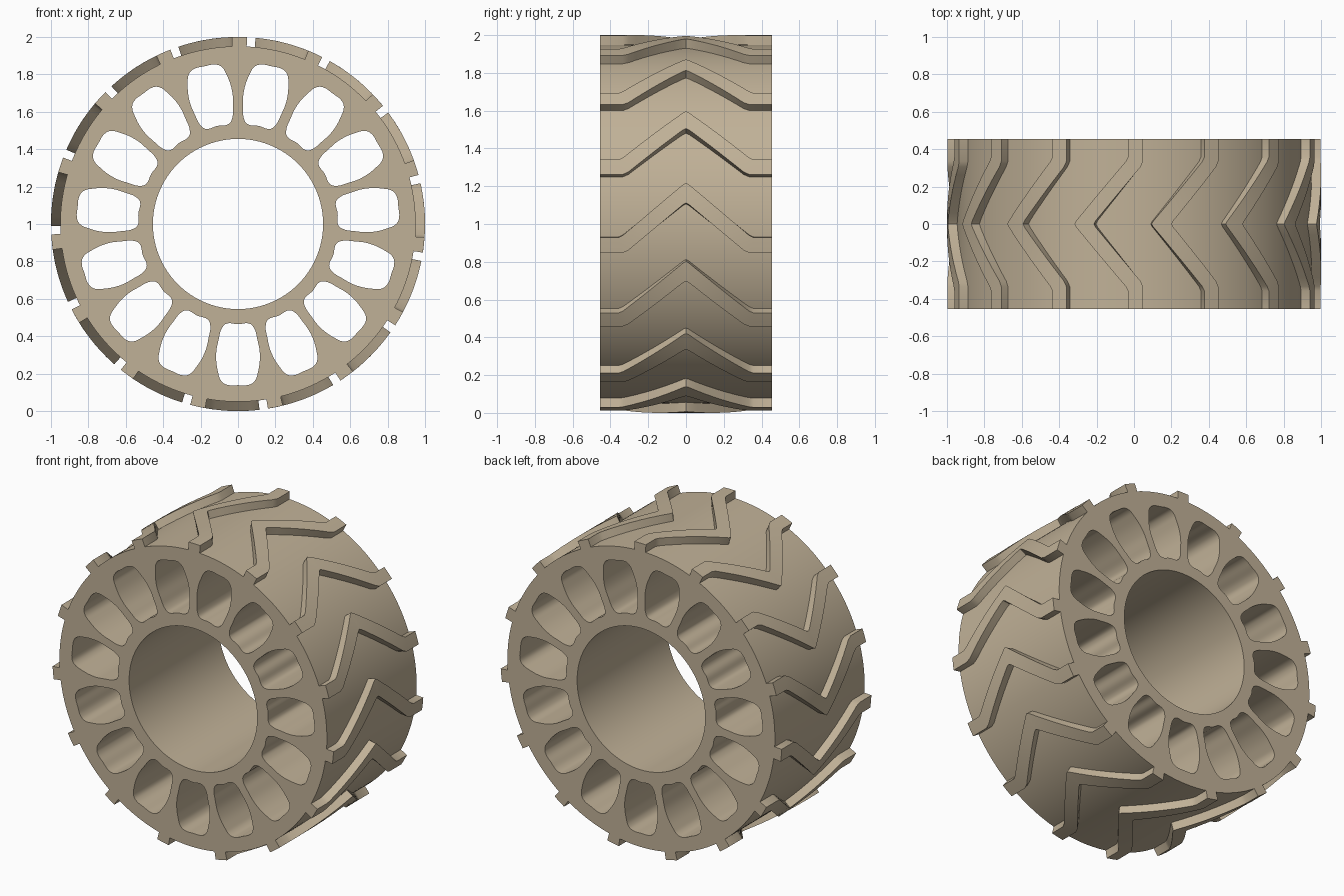
import bpy, bmesh
from math import sin, cos, radians, tau

if "Cube" in bpy.data.objects:
    bpy.data.objects.remove(bpy.data.objects["Cube"])

N = 15                      # spokes and tread lugs
HALF_W = 0.455              # half width along y
R_BODY, R_LUG, R_BORE = 0.95, 1.0, 0.455


def smooth(ob):
    bpy.ops.object.select_all(action='DESELECT')
    ob.select_set(True)
    bpy.context.view_layer.objects.active = ob
    bpy.ops.object.shade_smooth_by_angle(angle=radians(30))


# --- wheel body: ring outline with 15 rounded windows, extruded ---
curve = bpy.data.curves.new("wheel_body", 'CURVE')
curve.dimensions = '2D'
curve.fill_mode = 'BOTH'
curve.extrude = HALF_W
curve.resolution_u = 5


def add_circle(r, n):
    s = curve.splines.new('POLY')
    s.points.add(n - 1)
    for i, p in enumerate(s.points):
        a = tau * i / n
        p.co = (r * cos(a), r * sin(a), 0, 1)
    s.use_cyclic_u = True


def add_window(angle):
    half = [(0.062, .533), (0.083, .552), (0.104, .62), (0.117, .70),
            (0.106, .795), (0.091, .837), (0.066, .857)]
    pts = [(0, .536)] + half + [(0, .862)] + [(-t, r) for t, r in reversed(half)]
    s = curve.splines.new('BEZIER')
    s.bezier_points.add(len(pts) - 1)
    c, sn = cos(angle), sin(angle)
    for p, (t, r) in zip(s.bezier_points, pts):
        p.co = (r * c - t * sn, r * sn + t * c, 0)
        p.handle_left_type = p.handle_right_type = 'AUTO'
    s.use_cyclic_u = True


add_circle(R_BODY, 180)
add_circle(R_BORE, 120)
for k in range(N):
    add_window(radians(-90 + 24 * k))

body = bpy.data.objects.new("wheel_body", curve)
bpy.context.collection.objects.link(body)
body.rotation_euler = (radians(90), 0, 0)
body.location = (0, 0, 1)
bpy.context.view_layer.objects.active = body
body.select_set(True)
bpy.ops.object.convert(target='MESH')
body = bpy.context.object
bm = bmesh.new()
bm.from_mesh(body.data)
bmesh.ops.remove_doubles(bm, verts=bm.verts, dist=1e-5)
bmesh.ops.recalc_face_normals(bm, faces=bm.faces)
bm.to_mesh(body.data)
bm.free()
smooth(body)

# --- tread lugs: chevron bars wrapped round the body ---
# stations: (lower y, lower degrees, upper y, upper degrees)
key = [(HALF_W, 0, HALF_W, 4.7), (.335, 0, .357, 4.7), (.305, .8, .333, 5.4),
       (.018, 14.6, .015, 20.9), (0, 15.2, 0, 21.4)]
stations = key[:2]
for i in range(8):
    f = i / 7
    stations.append(tuple(a + (b - a) * f for a, b in zip(key[2], key[3])))
stations.append(key[4])
stations += [(-a, b, -c, d) for a, b, c, d in reversed(stations[:-1])]

bm = bmesh.new()


def point(r, deg, y):
    a = radians(deg)
    return bm.verts.new((r * cos(a), y, 1 + r * sin(a)))


for k in range(N):
    base = 15.2 + 24 * k
    loops = []
    for yl, al, yu, au in stations:
        al, au = al + base, au + base
        loops.append([point(R_LUG, al, yl),
                      point(R_LUG, (al + au) / 2, (yl + yu) / 2),
                      point(R_LUG, au, yu),
                      point(R_BODY - .002, au, yu),
                      point(R_BODY - .002, (al + au) / 2, (yl + yu) / 2),
                      point(R_BODY - .002, al, yl)])
    for a, b in zip(loops, loops[1:]):
        for i in range(6):
            j = (i + 1) % 6
            bm.faces.new((a[i], a[j], b[j], b[i]))
    bm.faces.new(loops[0])
    bm.faces.new(loops[-1])
bmesh.ops.recalc_face_normals(bm, faces=bm.faces)
mesh = bpy.data.meshes.new("tread_lugs")
bm.to_mesh(mesh)
bm.free()
lugs = bpy.data.objects.new("tread_lugs", mesh)
bpy.context.collection.objects.link(lugs)
smooth(lugs)

# --- tan rubber colour ---
mat = bpy.data.materials.new("tan")
mat.diffuse_color = (0.53, 0.44, 0.31, 1)
mat.use_nodes = True
mat.node_tree.nodes["Principled BSDF"].inputs["Base Color"].default_value = mat.diffuse_color
for ob in (body, lugs):
    ob.data.materials.clear()
    ob.data.materials.append(mat)
